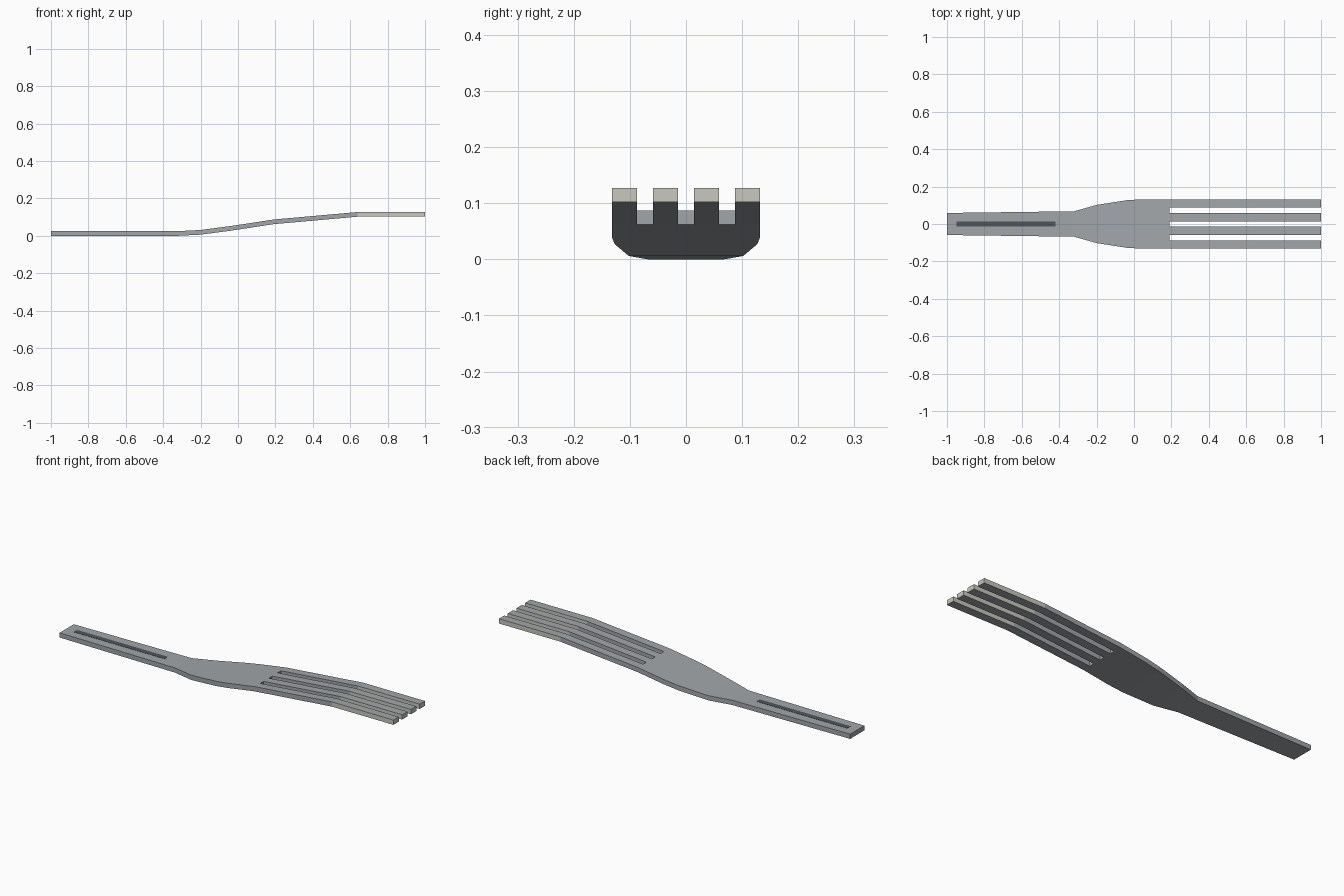
import bpy
import bmesh
from mathutils import Vector

cube = bpy.data.objects.get("Cube")
if cube:
    bpy.data.objects.remove(cube, do_unlink=True)

THICK = 0.025
TINE, GAP = 0.045, 0.028
HALF = 2 * TINE + 1.5 * GAP


def material(name, rgb):
    mat = bpy.data.materials.new(name)
    mat.use_nodes = True
    colour = (*rgb, 1.0)
    mat.diffuse_color = colour
    mat.node_tree.nodes["Principled BSDF"].inputs["Base Color"].default_value = colour
    return mat


steel = material("steel grey", (0.36, 0.38, 0.40))
pale = material("pale warm grey", (0.58, 0.58, 0.53))
dark = material("dark slate", (0.08, 0.09, 0.11))


def finish(bm, name, mats):
    bmesh.ops.recalc_face_normals(bm, faces=bm.faces)
    mesh = bpy.data.meshes.new(name)
    bm.to_mesh(mesh)
    bm.free()
    for mat in mats:
        mesh.materials.append(mat)
    obj = bpy.data.objects.new(name, mesh)
    bpy.context.collection.objects.link(obj)
    return obj


# Stations along the fork: x, underside height, half width
stations = [
    (-1.0, 0.0, 0.059), (-0.32, 0.0, 0.068), (-0.2, 0.006, 0.102),
    (-0.04, 0.027, 0.127), (0.04, 0.039, HALF), (0.19, 0.062, HALF),
    (0.64, 0.102, HALF), (1.0, 0.102, HALF),
]
ROOT_X, TIP_X = 0.19, 0.64

# Edges of the four tines and three gaps, as fractions of the half width
edges = [-1.0]
for lane in range(7):
    edges.append(edges[-1] + (GAP if lane % 2 else TINE) / HALF)

# Fork body: one sheet with open gaps beyond the tine root, given thickness
bm = bmesh.new()
rows = [[bm.verts.new((x, f * half, z)) for f in edges] for x, z, half in stations]
for i in range(len(rows) - 1):
    for lane in range(7):
        if lane % 2 and stations[i][0] >= ROOT_X:
            continue
        bm.faces.new((rows[i][lane], rows[i + 1][lane],
                      rows[i + 1][lane + 1], rows[i][lane + 1]))
top = bmesh.ops.extrude_face_region(bm, geom=bm.faces[:], use_keep_orig=True)
bmesh.ops.translate(bm, vec=Vector((0, 0, THICK)),
                    verts=[g for g in top["geom"] if isinstance(g, bmesh.types.BMVert)])
bm.normal_update()

# Pale sides and ends on the straight tine tips
for face in bm.faces:
    if face.calc_center_median().x > TIP_X and abs(face.normal.z) < 0.5:
        face.material_index = 1
finish(bm, "fork_body", [steel, pale])

# Dark strip along the handle
bm = bmesh.new()
bmesh.ops.create_cube(bm, size=1)
bmesh.ops.scale(bm, vec=(0.53, 0.028, 0.004), verts=bm.verts)
bmesh.ops.translate(bm, vec=(-0.685, 0, THICK - 0.001), verts=bm.verts)
finish(bm, "handle_inlay", [dark])
